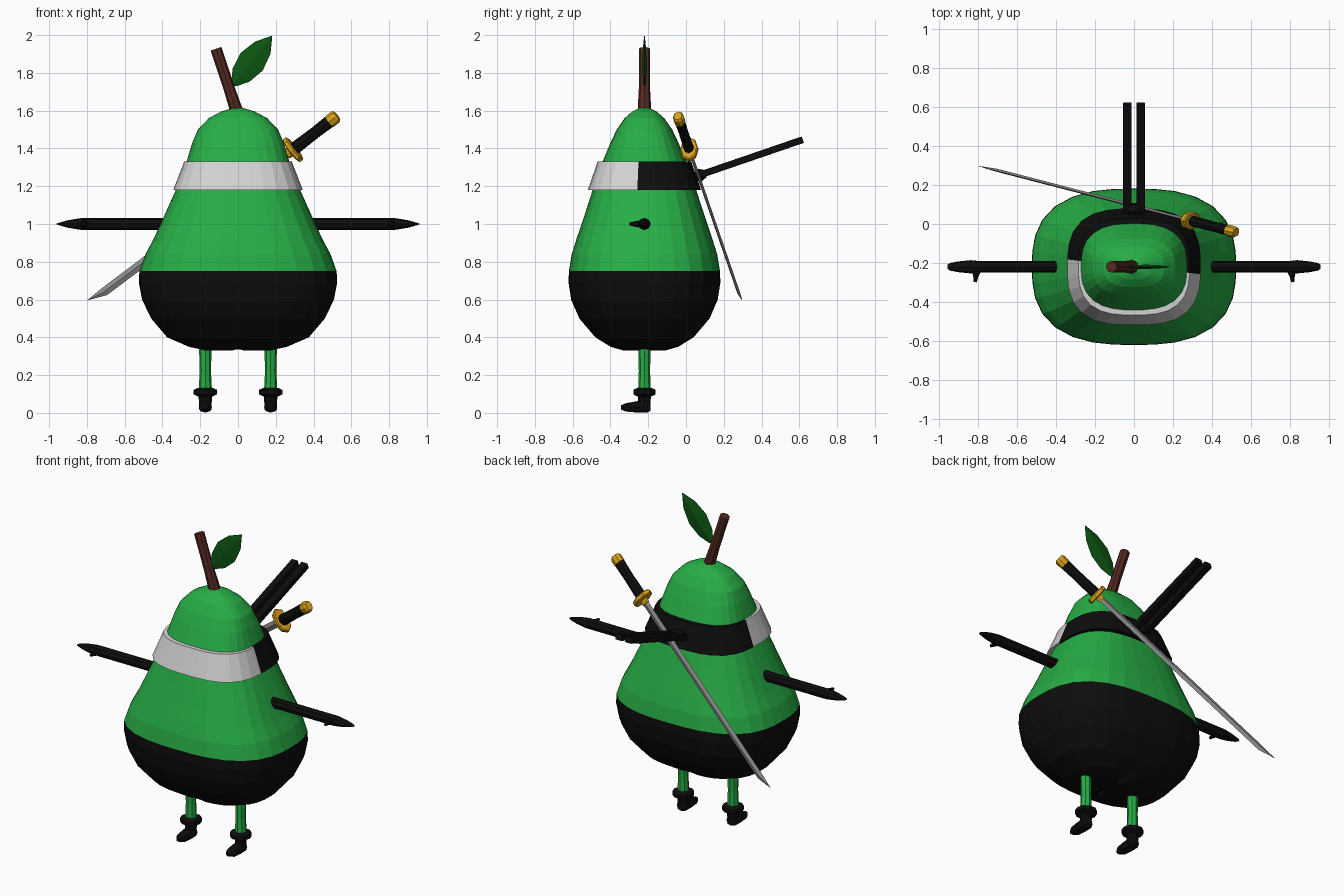
import bpy, bmesh, math
from mathutils import Vector, Matrix

cube = bpy.data.objects.get("Cube")
if cube:
    bpy.data.objects.remove(cube, do_unlink=True)


def material(name, r, g, b):
    m = bpy.data.materials.new(name)
    m.use_nodes = True
    m.diffuse_color = (r, g, b, 1)
    bsdf = next(n for n in m.node_tree.nodes if n.type == 'BSDF_PRINCIPLED')
    bsdf.inputs["Base Color"].default_value = (r, g, b, 1)
    return m


GREEN = material("pear green", 0.02, 0.42, 0.06)
BLACK = material("black cloth", 0.004, 0.004, 0.004)
WHITE = material("white cloth", 0.65, 0.65, 0.65)
LEAF = material("leaf green", 0.004, 0.095, 0.006)
BROWN = material("stem brown", 0.09, 0.022, 0.015)
GOLD = material("gold", 0.7, 0.36, 0.01)
STEEL = material("steel", 0.27, 0.27, 0.27)

CY = -0.22  # depth of the body axis
UP = Vector((0, 0, 1))


def frame(origin, direction, up):
    """Local z follows direction, local y follows up."""
    z = Vector(direction).normalized()
    x = Vector(up).cross(z).normalized()
    y = z.cross(x)
    m = Matrix((x, y, z)).transposed().to_4x4()
    m.translation = Vector(origin)
    return m


def loft(name, sections, mats, matrix, seg=8, power=2, cap=True, edit=None):
    """Skin superellipse rings (t, half x, half y, shift x, shift y)."""
    bm = bmesh.new()
    rings = []
    for t, hx, hy, *shift in sections:
        ox, oy = shift or (0, 0)
        ring = []
        for i in range(seg):
            a = math.tau * i / seg
            c, s = math.cos(a), math.sin(a)
            r = (abs(c) ** power + abs(s) ** power) ** (-1 / power)
            ring.append(bm.verts.new((hx * c * r + ox, hy * s * r + oy, t)))
        rings.append(ring)
    for a, b in zip(rings, rings[1:]):
        for i in range(seg):
            j = (i + 1) % seg
            bm.faces.new((a[i], a[j], b[j], b[i]))
    if cap:
        bm.faces.new(rings[0][::-1])
        bm.faces.new(rings[-1])
    bm.transform(matrix)
    if edit:
        edit(bm)
    bmesh.ops.recalc_face_normals(bm, faces=bm.faces)
    mesh = bpy.data.meshes.new(name)
    bm.to_mesh(mesh)
    bm.free()
    for m in mats:
        mesh.materials.append(m)
    ob = bpy.data.objects.new(name, mesh)
    bpy.context.collection.objects.link(ob)
    return ob


def upright(x=0, y=CY, z=0):
    return Matrix.Translation((x, y, z))


# Pear body: dark lower half, small cleft underneath
def paint_body(bm):
    for f in bm.faces:
        f.material_index = int(f.calc_center_median().z < 0.75)
    for v in bm.verts:
        if abs(v.co.x) < 0.005 and v.co.z < 0.37:
            v.co.z += 0.016


loft("body", [
    (0.335, 0.06, 0.04), (0.33, 0.17, 0.11), (0.35, 0.26, 0.18), (0.4, 0.375, 0.26),
    (0.5, 0.46, 0.345), (0.6, 0.508, 0.388), (0.69, 0.525, 0.402), (0.75, 0.522, 0.4),
    (0.84, 0.49, 0.385), (0.92, 0.447, 0.36), (1.0, 0.41, 0.333), (1.1, 0.365, 0.3),
    (1.2, 0.32, 0.268), (1.33, 0.272, 0.222), (1.43, 0.242, 0.18), (1.5, 0.212, 0.147),
    (1.56, 0.155, 0.105), (1.595, 0.09, 0.065), (1.613, 0.03, 0.03)],
    [GREEN, BLACK], upright(), seg=32, power=2.7, edit=paint_body)


# Headband: white in front, black behind
def paint_band(bm):
    point, normal = Vector((0, CY, 0)), Vector((0.11, 1, 0))
    bmesh.ops.bisect_plane(bm, geom=bm.verts[:] + bm.edges[:] + bm.faces[:],
                           plane_co=point, plane_no=normal)
    for f in bm.faces:
        f.material_index = int((f.calc_center_median() - point).dot(normal) > 0)


loft("headband", [(1.18, 0.3, 0.25), (1.18, 0.343, 0.3), (1.33, 0.285, 0.248), (1.33, 0.25, 0.2)],
     [WHITE, BLACK], upright(), seg=32, power=2.9, cap=False, edit=paint_band)

# Headband knot and the two loose tails
loft("headband_knot", [(0, 0.03, 0.02), (0.03, 0.045, 0.035), (0.06, 0.03, 0.02)],
     [BLACK], frame((0, 0.045, 1.25), (0, 1, 0.3), UP))
for side, label in ((1, "left"), (-1, "right")):
    tail = frame((side * 0.034, 0.06, 1.255), (0, 0.56, 0.192), UP)
    loft(label + "_headband_tail", [(0, 0.022, 0.018), (0.59, 0.022, 0.018)],
         [BLACK], tail @ Matrix.Diagonal((1, 1, 1, 1)), seg=8, power=12)

    # Arm with a pointed mitten hand and a thumb
    loft(label + "_arm", [
        (0.34, 0.03, 0.033), (0.8, 0.03, 0.033), (0.84, 0.034, 0.03),
        (0.9, 0.028, 0.02), (0.945, 0.02, 0.007), (0.96, 0.01, 0.003)],
        [BLACK], frame((0, CY, 1), (side, 0, 0), UP))
    loft(label + "_thumb", [(0, 0.026, 0.02), (0.03, 0.014, 0.015), (0.062, 0.008, 0.008)],
         [BLACK], frame((side * 0.81, -0.237, 1), (side * 0.1, -1, 0), UP))

    # Leg, cuff and boot
    x = side * 0.173
    loft(label + "_leg", [(0.1, 0.036, 0.034), (0.22, 0.03, 0.03), (0.42, 0.035, 0.034)],
         [GREEN], upright(x))
    loft(label + "_cuff", [(0.088, 0.04, 0.04), (0.098, 0.062, 0.062),
                           (0.122, 0.062, 0.062), (0.132, 0.04, 0.04)],
         [BLACK], upright(x), seg=10)
    loft(label + "_ankle", [(0.015, 0.032, 0.03), (0.1, 0.036, 0.035)], [BLACK], upright(x))
    loft(label + "_foot", [
        (0, 0.02, 0.02), (0.015, 0.033, 0.03), (0.07, 0.035, 0.03),
        (0.13, 0.033, 0.022, 0, -0.003), (0.157, 0.015, 0.011, 0, -0.003)],
        [BLACK], frame((x, -0.188, 0.032), (0, -1, 0), UP), power=2.6)

# Stem and leaf
loft("stem", [(0, 0.034, 0.036), (0.12, 0.03, 0.03), (0.25, 0.03, 0.029), (0.345, 0.03, 0.03)],
     [BROWN], frame((-0.008, CY, 1.6), (-0.108, 0, 0.327), (0, 1, 0)))
loft("leaf", [(0, 0.004, 0.004), (0.02, 0.006, 0.022), (0.075, 0.01, 0.057),
              (0.165, 0.011, 0.075), (0.26, 0.008, 0.052), (0.338, 0.002, 0.002)],
     [LEAF], frame((-0.03, CY, 1.73), (0.21, 0, 0.265), (-0.78, 0, 0.62)), seg=4)

# Sword slung across the back
guard = Vector((0.29, 0.018, 1.393))
tip = Vector((-0.785, 0.297, 0.583))
length = (tip - guard).length
edge_up = (-0.6, 0, 0.78)
blade = frame(guard, tip - guard, edge_up)
hilt = frame(guard, Vector((0.52, -0.042, 1.57)) - guard, edge_up)
loft("sword_blade", [(0, 0.008, 0.023), (length - 0.1, 0.008, 0.023),
                     (length, 0.001, 0.001, 0, 0.018)], [STEEL], blade, seg=4)
loft("sword_collar", [(0, 0.014, 0.028), (0.04, 0.014, 0.028)], [GOLD], blade)
loft("sword_guard", [(-0.014, 0.042, 0.068), (-0.008, 0.048, 0.075),
                     (0.01, 0.048, 0.075), (0.016, 0.042, 0.068)], [GOLD], hilt, seg=8)
loft("sword_grip", [(0.01, 0.028, 0.034), (0.15, 0.026, 0.031), (0.26, 0.028, 0.034)],
     [BLACK], hilt)
loft("sword_pommel", [(0.25, 0.03, 0.036), (0.29, 0.03, 0.036), (0.302, 0.022, 0.027)],
     [GOLD], hilt)
